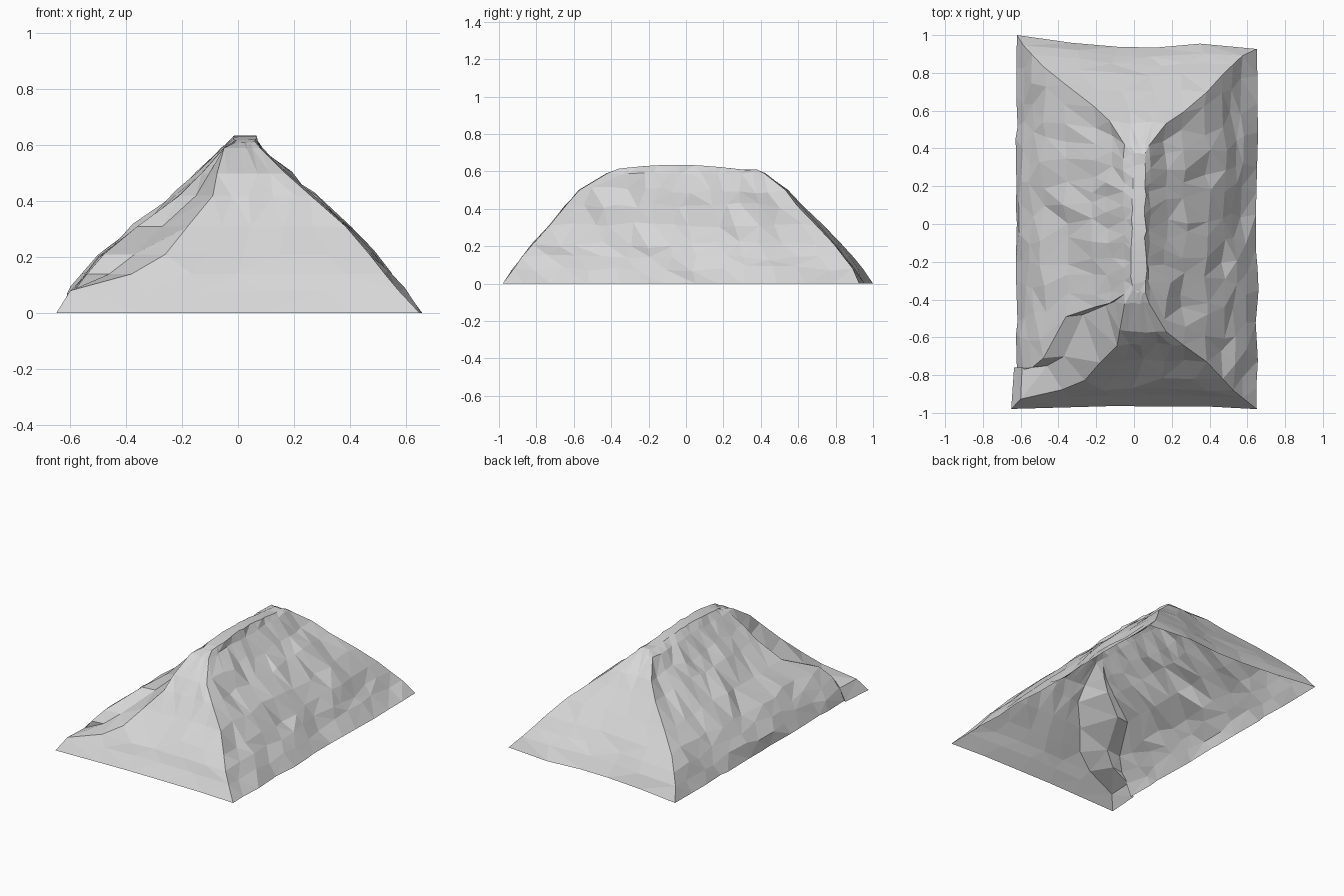
import bpy, bmesh, math, random
from mathutils import Vector

if "Cube" in bpy.data.objects:
    bpy.data.objects.remove(bpy.data.objects["Cube"])
random.seed(11)

# Contour rows: height, left x, right x, front y, back y, gully x, gully end y
ROWS = [
    (0.00, -0.62, 0.65, -0.98, 0.965, -0.65, -0.77),
    (0.08, -0.585, 0.575, -0.92, 0.915, -0.60, -0.77),
    (0.14, -0.54, 0.525, -0.88, 0.87, -0.38, -0.76),
    (0.21, -0.48, 0.47, -0.82, 0.81, -0.26, -0.71),
    (0.31, -0.36, 0.385, -0.73, 0.72, -0.18, -0.49),
    (0.42, -0.21, 0.26, -0.64, 0.61, -0.09, -0.44),
    (0.50, -0.13, 0.17, -0.57, 0.54, -0.075, -0.42),
    (0.59, -0.05, 0.08, -0.42, 0.42, -0.05, -0.37),
    (0.61, -0.01, 0.06, -0.36, 0.37, -0.01, -0.32),
]
FRONT, SIDE, BACK = 5, 13, 5
RIDGE = ROWS[-1][0]


def mix(a, b, t):
    return a + (b - a) * t


def wobble(size):
    return random.uniform(-size, size)


def crag(x, bulge, y_from, y_to, z, i, count):
    """One rough point along a flank; its two end points stay on the creases."""
    t = i / count
    if 0 < i < count:
        t += wobble(0.3) / count
        strength = 0.4 if z == 0 or z > 0.55 else 1
        x += (bulge * math.sin(math.pi * t) + wobble(0.02)) * strength
        if 0 < z < RIDGE:
            z += wobble(0.018) * strength
    y = mix(y_from, y_to, t)
    if z == RIDGE:
        z += 0.025 * math.cos((y + 0.05) * 4.5)
    return Vector((x, y, z))


def contour(z, left, right, front, back, gully, step):
    """One closed loop around the hill, with its four corners on the creases."""
    pts = []
    base = 1 - z / RIDGE
    skew = 0.035 * base
    # Smooth front face, with a slightly hollow foot
    for i in range(FRONT):
        t = (i + (i > 0) * wobble(0.2)) / FRONT
        hollow = 0.015 * base * math.sin(math.pi * t)
        pts.append(Vector((mix(gully, right, t), front + hollow + wobble(0.008), z)))
    # Craggy right flank
    for i in range(SIDE):
        pts.append(crag(right, 0.006, front, back - skew, z, i, SIDE))
    # Broad back face, hollowed at the foot and swept to its left corner
    for i in range(BACK):
        t = (i + (i > 0) * wobble(0.2)) / BACK
        hollow = 0.03 * base * math.sin(math.pi * t) * (t > 0.3)
        y = mix(back - skew, back + skew, t) - hollow + wobble(0.008)
        pts.append(Vector((mix(right, left + 0.02 * base, t), y, z)))
    # Craggy left flank, ending at the stepped gully beside the front
    for i in range(SIDE):
        pts.append(crag(left, -0.006, back + skew, step, z, i, SIDE - 1))
    pts.append(Vector((mix(left, gully, 0.5), step + 0.01, z)))
    return pts


# Hill shell, open underneath
bm = bmesh.new()
loops = [[bm.verts.new(p) for p in contour(*row)] for row in ROWS]
for low, high in zip(loops, loops[1:]):
    n = len(low)
    for i in range(n):
        j = (i + 1) % n
        a, b, c, d = low[i], low[j], high[j], high[i]
        # Split each patch along its shorter diagonal
        if (a.co - c.co).length < (b.co - d.co).length:
            tris = ((a, b, c), (a, c, d))
        else:
            tris = ((a, b, d), (b, c, d))
        for tri in tris:
            bm.faces.new(tri)

# Long narrow summit
summit = bm.faces.new(loops[-1])
bmesh.ops.triangulate(bm, faces=[summit])
bm.normal_update()

mesh = bpy.data.meshes.new("rock_hill")
bm.to_mesh(mesh)
bm.free()
hill = bpy.data.objects.new("rock_hill", mesh)
bpy.context.collection.objects.link(hill)

# Pale stone colour
stone = bpy.data.materials.new("pale_grey_stone")
stone.use_nodes = True
colour = (0.68, 0.68, 0.68, 1)
stone.diffuse_color = colour
stone.node_tree.nodes["Principled BSDF"].inputs["Base Color"].default_value = colour
mesh.materials.append(stone)
